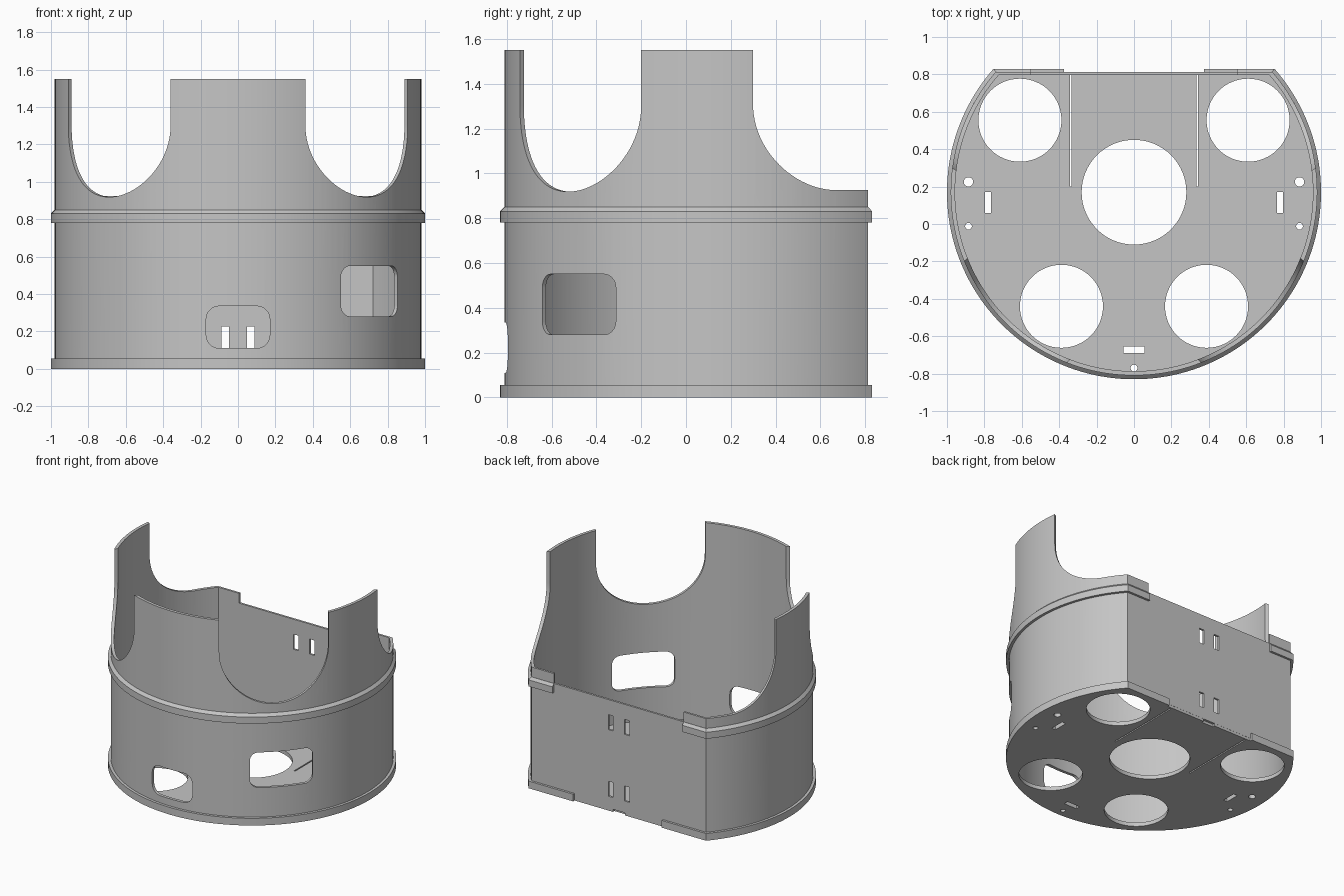
import bpy, bmesh, math
from mathutils import Matrix, Vector

if "Cube" in bpy.data.objects:
    bpy.data.objects.remove(bpy.data.objects["Cube"])

CY = 0.17          # centre of the round body in y
SEG = 128

grey = bpy.data.materials.new("plain_grey")
grey.diffuse_color = (0.56, 0.56, 0.56, 1)
grey.use_nodes = True
grey.node_tree.nodes["Principled BSDF"].inputs["Base Color"].default_value = grey.diffuse_color


def d_loop(r, yb, z):
    """Circle of radius r with its back cut flat at y = yb."""
    a = math.asin((yb - CY) / r)
    start, sweep = math.pi - a, math.pi + 2 * a
    return [(r * math.cos(start + sweep * i / SEG),
             CY + r * math.sin(start + sweep * i / SEG), z) for i in range(SEG + 1)]


def make(name, bm):
    bmesh.ops.recalc_face_normals(bm, faces=bm.faces)
    me = bpy.data.meshes.new(name)
    bm.to_mesh(me)
    bm.free()
    me.materials.append(grey)
    ob = bpy.data.objects.new(name, me)
    bpy.context.collection.objects.link(ob)
    return ob


def stack(name, sections, closed):
    """Skin a series of D sections; closed joins last to first, else both ends are capped."""
    bm = bmesh.new()
    loops = [[bm.verts.new(p) for p in d_loop(*s)] for s in sections]
    pairs = list(zip(loops, loops[1:])) + ([(loops[-1], loops[0])] if closed else [])
    n = SEG + 1
    for a, b in pairs:
        for i in range(n):
            j = (i + 1) % n
            bm.faces.new((a[i], a[j], b[j], b[i]))
    if not closed:
        bm.faces.new(loops[0])
        bm.faces.new(loops[-1])
    return make(name, bm)


def prism(pts, depth, matrix):
    """Extrude a 2D outline along local z, then place it."""
    bm = bmesh.new()
    lo = [bm.verts.new((x, y, 0)) for x, y in pts]
    hi = [bm.verts.new((x, y, depth)) for x, y in pts]
    bm.faces.new(lo)
    bm.faces.new(hi)
    for i in range(len(pts)):
        j = (i + 1) % len(pts)
        bm.faces.new((lo[i], lo[j], hi[j], hi[i]))
    bm.transform(matrix)
    ob = make("cutter", bm)
    ob.hide_render = True
    return ob


def box(x0, x1, y0, y1, z0, z1):
    return prism([(x0, y0), (x1, y0), (x1, y1), (x0, y1)], z1 - z0,
                 Matrix.Translation((0, 0, z0)))


def hole(x, y, r, n=64):
    pts = [(x + r * math.cos(2 * math.pi * i / n), y + r * math.sin(2 * math.pi * i / n))
           for i in range(n)]
    return prism(pts, 0.4, Matrix.Translation((0, 0, -0.2)))


def radial(pts, deg):
    """Outline in (sideways, z), pushed outwards from the body centre at an angle."""
    a = math.radians(deg)
    out = Vector((math.cos(a), math.sin(a), 0))
    side = Vector((-math.sin(a), math.cos(a), 0))
    m = Matrix((side, Vector((0, 0, 1)), out)).transposed().to_4x4()
    m.translation = Vector((0, CY, 0)) + out * 0.45
    return prism(pts, 0.8, m)


def u_shape(w, zc):
    arc = [(w * math.cos(math.pi * (1 + i / 48)), zc + w * math.sin(math.pi * (1 + i / 48)))
           for i in range(49)]
    return arc + [(w, 1.9), (-w, 1.9)]


def rounded(w, z0, z1, r):
    pts = []
    for k, (cx, cz) in enumerate([(w - r, z1 - r), (r - w, z1 - r), (r - w, z0 + r), (w - r, z0 + r)]):
        for i in range(9):
            t = math.pi / 2 * (k + i / 8)
            pts.append((cx + r * math.cos(t), cz + r * math.sin(t)))
    return pts


def carve(ob, cutters):
    for c in cutters:
        m = ob.modifiers.new("cut", 'BOOLEAN')
        m.operation, m.solver, m.object = 'DIFFERENCE', 'EXACT', c
    bpy.context.view_layer.update()
    dg = bpy.context.evaluated_depsgraph_get()
    me = bpy.data.meshes.new_from_object(ob.evaluated_get(dg))
    ob.modifiers.clear()
    ob.data = me
    for c in cutters:
        bpy.data.objects.remove(c)


# Thin wall with scalloped top, windows and rear slots
wall = stack("shell_wall", [(0.98, 0.813, 0.02), (0.98, 0.813, 1.55),
                            (0.957, 0.797, 1.55), (0.957, 0.797, 0.02)], True)
cuts = [radial(u_shape(0.385, 1.303), d) for d in (-45.3, -134.7)]
cuts += [radial(u_shape(0.385, 1.31), d) for d in (30.7, 149.3)]
cuts += [box(-1.1, 1.1, 0.67, 1.1, 0.925, 2.0), box(-0.55, 0.55, 0.74, 1.1, 0.85, 2.1)]
cuts += [radial(rounded(0.17, 0.11, 0.335, 0.07), -90),
         radial(rounded(0.223, 0.28, 0.55, 0.06), -42.7)]
for s in (-1, 1):
    for z0, z1 in ((0.11, 0.225), (0.62, 0.735)):
        cuts.append(box(s * 0.068 - 0.021, s * 0.068 + 0.021, 0.7, 0.9, z0, z1))
carve(wall, cuts)

# Bevelled band around the middle, open across the back
band = stack("upper_band", [(1.0, 0.83, 0.78), (1.0, 0.83, 0.83), (0.98, 0.814, 0.85),
                            (0.968, 0.805, 0.85), (0.968, 0.805, 0.78)], True)
carve(band, [box(-0.55, 0.55, 0.7, 1.0, 0.6, 1.0)])

# Floor plate with raised rim, holes and slits
base = stack("base_plate", [(1.0, 0.83, 0), (1.0, 0.83, 0.055),
                            (0.968, 0.805, 0.055), (0.968, 0.805, 0.03)], False)
cuts = [hole(0, CY, 0.28), hole(0, -0.77, 0.018, 24),
        box(-0.055, 0.055, -0.69, -0.655, -0.1, 0.2),
        box(-0.375, 0.375, 0.812, 1.0, -0.1, 0.2),
        box(-0.05, 0.05, 0.795, 1.0, -0.1, 0.02)]
for s in (-1, 1):
    cuts += [hole(s * 0.61, 0.555, 0.222), hole(s * 0.388, -0.44, 0.222),
             hole(s * 0.885, 0.225, 0.025, 24), hole(s * 0.885, -0.012, 0.018, 24),
             box(s * 0.78 - 0.016, s * 0.78 + 0.016, 0.06, 0.17, -0.1, 0.2),
             box(s * 0.338 - 0.005, s * 0.338 + 0.005, 0.2, 0.796, -0.1, 0.2)]
carve(base, cuts)

# Smooth curved faces, keep crisp edges
for ob in (wall, band, base):
    bpy.ops.object.select_all(action='DESELECT')
    ob.select_set(True)
    bpy.context.view_layer.objects.active = ob
    bpy.ops.object.shade_smooth_by_angle(angle=math.radians(30))
